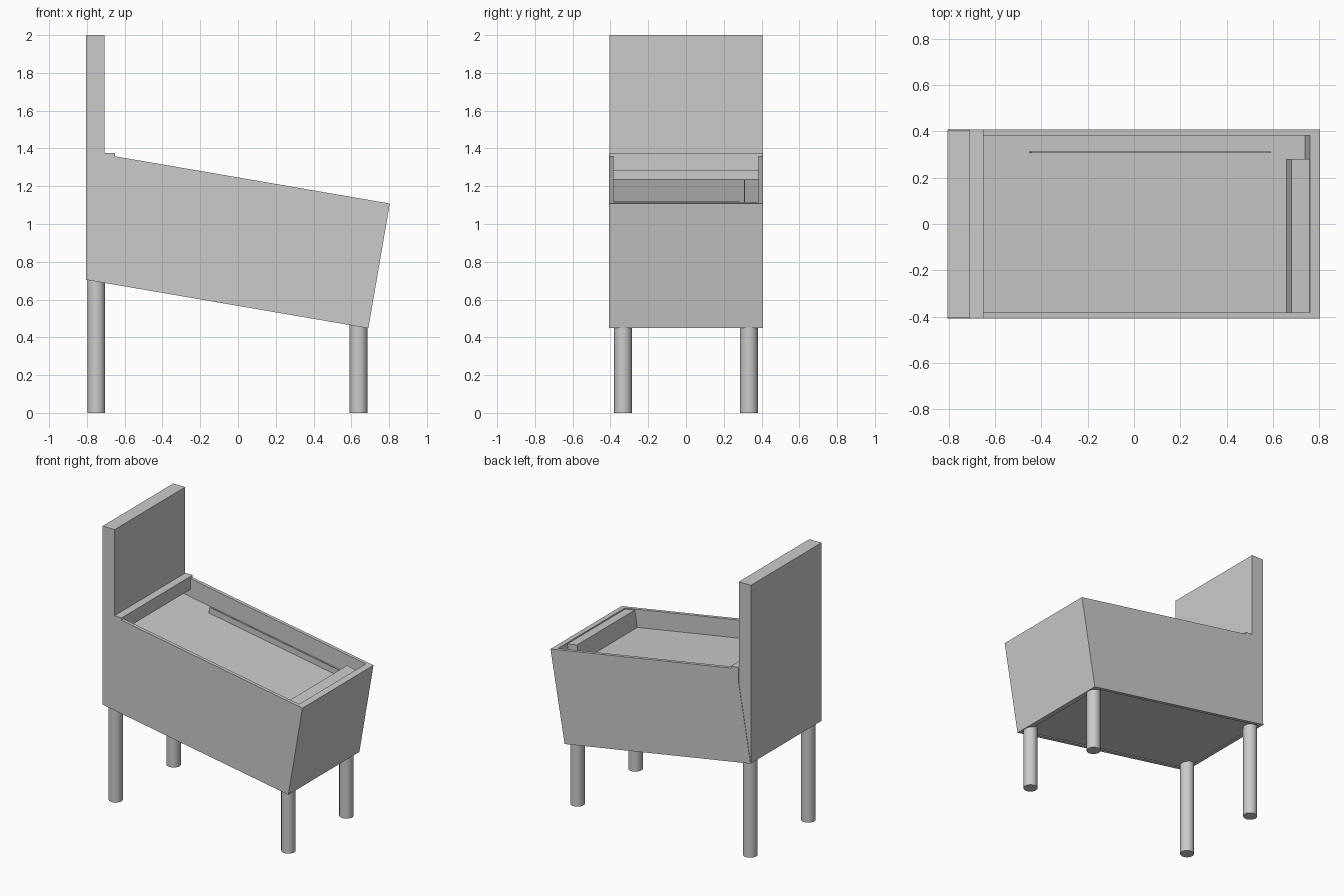
import bpy, bmesh, math
from mathutils import Matrix, Vector

if "Cube" in bpy.data.objects:
    bpy.data.objects.remove(bpy.data.objects["Cube"])

TILT = math.radians(9.75)
ORIGIN = Vector((-0.805, 0, 0.705))   # lower rear corner of the sloped cabinet
LENGTH, HEIGHT, HALF = 1.517, 0.67, 0.408

grey = bpy.data.materials.new("plain grey")
grey.diffuse_color = (0.6, 0.6, 0.6, 1)
grey.use_nodes = True
grey.node_tree.nodes["Principled BSDF"].inputs["Base Color"].default_value = grey.diffuse_color


def finish(name, bm):
    bmesh.ops.recalc_face_normals(bm, faces=bm.faces)
    mesh = bpy.data.meshes.new(name)
    bm.to_mesh(mesh)
    bm.free()
    mesh.materials.append(grey)
    obj = bpy.data.objects.new(name, mesh)
    bpy.context.collection.objects.link(obj)
    return obj


def box(name, x, y, z, tilted=False):
    """Box from (min, max) ranges; tilted boxes use the cabinet's sloped frame."""
    bm = bmesh.new()
    bmesh.ops.create_cube(bm, size=1)
    for v in bm.verts:
        v.co = Vector([r[0] if c < 0 else r[1] for c, r in zip(v.co, (x, y, z))])
    if tilted:
        bm.transform(Matrix.Translation(ORIGIN) @ Matrix.Rotation(TILT, 4, 'Y'))
    return finish(name, bm)


def leg(name, x, y, top):
    bm = bmesh.new()
    bmesh.ops.create_cone(bm, cap_ends=True, segments=32, radius1=0.047,
                          radius2=0.047, depth=top,
                          matrix=Matrix.Translation((x, y, top / 2)))
    for f in bm.faces:
        f.smooth = len(f.verts) == 4
    for e in bm.edges:
        e.smooth = all(len(f.verts) == 4 for f in e.link_faces)
    return finish(name, bm)


# Sloped cabinet: sides, end walls, floor
IN = 0.383
for side, s in (("left", -1), ("right", 1)):
    box(side + "_side_panel", (0, LENGTH), sorted((s * IN, s * HALF)), (0, HEIGHT), True)
box("end_wall", (LENGTH - 0.045, LENGTH), (-IN, IN), (0, HEIGHT), True)
box("rear_wall", (0, 0.03), (-IN, IN), (0, 0.54), True)
box("cabinet_floor", (0.03, LENGTH - 0.045), (-IN, IN), (0.008, 0.03), True)

# Sunken playing surface, lane guide and apron
box("playfield", (0.03, LENGTH - 0.045), (-IN, IN), (0.515, 0.54), True)
box("lane_guide", (0.267, 1.317), (0.307, 0.313), (0.54, 0.583), True)
box("apron", (1.393, LENGTH - 0.045), (-IN, 0.28), (0.54, 0.662), True)

# Upright back box and the ledge in front of it
box("back_box", (-0.805, -0.708), (-0.405, 0.405), (0.705, 2.0))
box("ledge", (-0.708, -0.65), (-HALF, HALF), (1.28, 1.375))

# Legs
for side, y in (("left", -0.333), ("right", 0.333)):
    leg("rear_leg_" + side, -0.75, y, 0.71)
    leg("front_leg_" + side, 0.638, y, 0.475)
